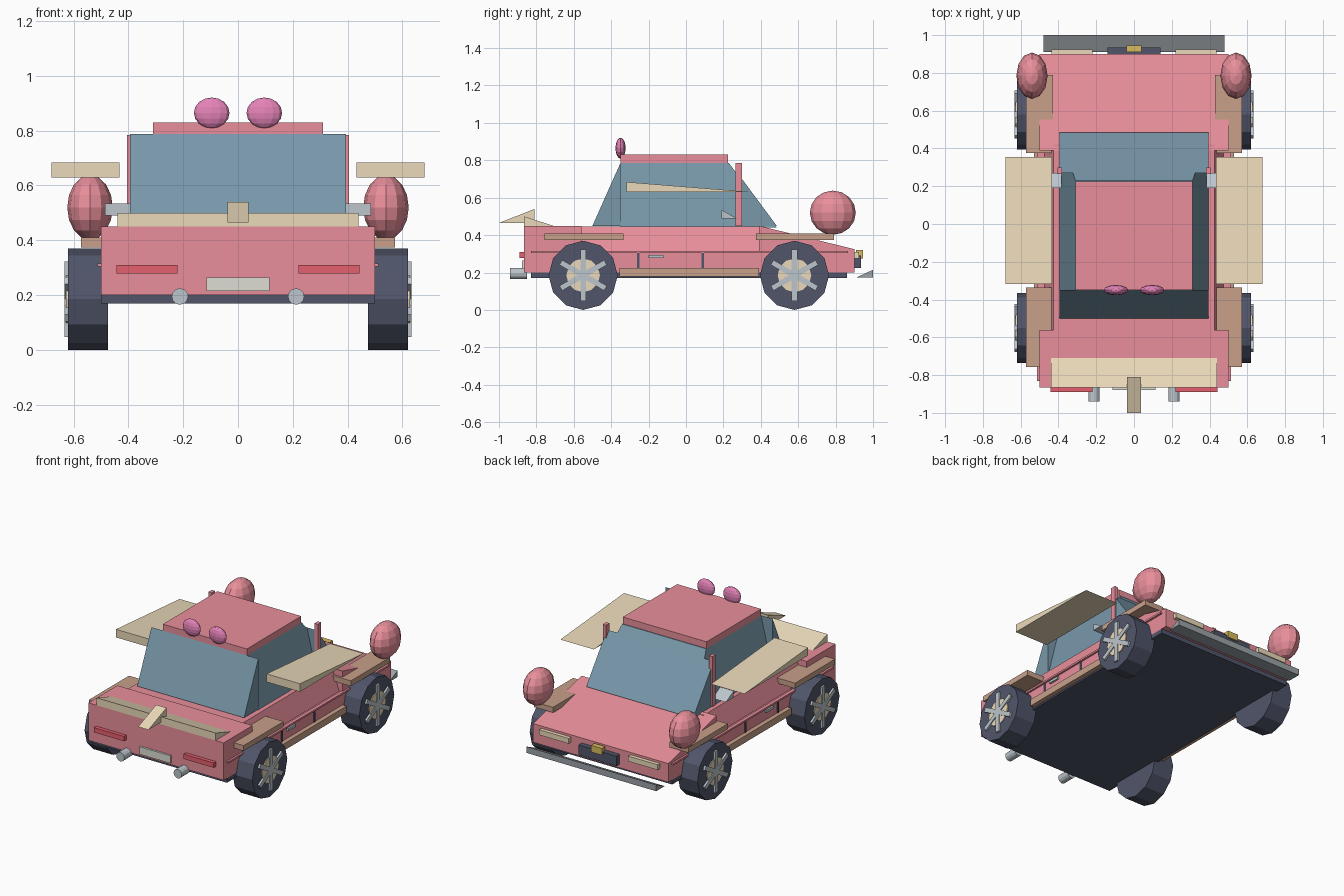
import bpy, bmesh, math
from mathutils import Matrix

if "Cube" in bpy.data.objects:
    bpy.data.objects.remove(bpy.data.objects["Cube"])

def mat(name, hexcode):
    m = bpy.data.materials.new(name)
    c = [int(hexcode[i:i + 2], 16) / 255 for i in (0, 2, 4)]
    m.diffuse_color = [v / 12.92 if v < 0.04 else ((v + 0.055) / 1.055) ** 2.4 for v in c] + [1]
    m.use_nodes = True
    m.node_tree.nodes["Principled BSDF"].inputs["Base Color"].default_value = m.diffuse_color
    return m

PINK, GLASS = mat("pink_paint", "E98F9B"), mat("blue_glass", "7898AA")
DARK, CREAM = mat("dark_rubber", "50556A"), mat("cream", "EBDABA")
TAN, RED = mat("tan", "C8A08A"), mat("red", "E5606E")
MAGENTA, YELLOW = mat("magenta", "E583B8"), mat("yellow", "D8BC60")
SILVER, PALE, STEEL = mat("silver", "BCC6CC"), mat("pale_grey", "DDDDD4"), mat("steel", "9CA3A8")

def finish(bm, name, m):
    bmesh.ops.recalc_face_normals(bm, faces=bm.faces)
    me = bpy.data.meshes.new(name)
    bm.to_mesh(me)
    bm.free()
    me.materials.append(m)
    ob = bpy.data.objects.new(name, me)
    bpy.context.collection.objects.link(ob)
    return ob

def prism(name, pts, x0, x1, m):
    """Side profile of (y, z) points extruded from x0 to x1."""
    bm = bmesh.new()
    a, b = [[bm.verts.new((x, y, z)) for y, z in pts] for x in (x0, x1)]
    bm.faces.new(a)
    bm.faces.new(b)
    for i in range(len(pts)):
        j = (i + 1) % len(pts)
        bm.faces.new((a[i], a[j], b[j], b[i]))
    return finish(bm, name, m)

def box(name, x0, x1, y0, y1, z0, z1, m):
    return prism(name, [(y0, z0), (y1, z0), (y1, z1), (y0, z1)], x0, x1, m)

def pair(fn, name, *a):
    """Build a part on the right (x0, x1 given) and its mirror on the left."""
    for side, s in (("right", 1), ("left", -1)):
        ob = fn(f"{name}_{side}", *a)
        ob.data.transform(Matrix.Scale(s, 4, (1, 0, 0)))
        if s < 0:
            ob.data.flip_normals()

def cyl(name, r, depth, seg, axis, loc, m):
    bm = bmesh.new()
    bmesh.ops.create_cone(bm, cap_ends=True, segments=seg, radius1=r, radius2=r, depth=depth)
    rot = Matrix.Rotation(math.pi / 2, 4, 'Y' if axis == 'X' else 'X')
    bm.transform(Matrix.Translation(loc) @ rot)
    return finish(bm, name, m)

def ball(name, loc, radii, m):
    bm = bmesh.new()
    bmesh.ops.create_uvsphere(bm, u_segments=12, v_segments=8, radius=1)
    bm.transform(Matrix.Translation(loc) @ Matrix.Diagonal((*radii, 1)))
    return finish(bm, name, m)

def tapered(name, y0, y1, y2, y3, z0, z1, w0, w1, m):
    """Block with base y0..y1 / half width w0 and top y2..y3 / half width w1."""
    bm = bmesh.new()
    for x, y, z in [(s * w, y, z) for w, z, ys in ((w0, z0, (y0, y1)), (w1, z1, (y2, y3)))
                    for s in (-1, 1) for y in ys]:
        bm.verts.new((x, y, z))
    bmesh.ops.convex_hull(bm, input=bm.verts)
    bmesh.ops.dissolve_limit(bm, angle_limit=0.01, verts=bm.verts, edges=bm.edges)
    return finish(bm, name, m)

# body shell
box("chassis_floor", -0.5, 0.5, -0.83, 0.86, 0.17, 0.2, DARK)
box("lower_body", -0.5, 0.5, -0.865, 0.9, 0.2, 0.31, PINK)
box("tail_block", -0.5, 0.5, -0.865, -0.56, 0.31, 0.45, PINK)
tapered("door_section", -0.56, 0.42, -0.56, 0.42, 0.31, 0.445, 0.475, 0.425, PINK)
prism("hood", [(0.39, 0.31), (0.9, 0.31), (0.9, 0.325), (0.39, 0.45)], -0.5, 0.5, PINK)

# cabin
tapered("cabin_glass", -0.35, 0.485, -0.35, 0.23, 0.44, 0.785, 0.395, 0.31, GLASS)
prism("windshield", [(-0.5, 0.45), (-0.35, 0.45), (-0.35, 0.787)], -0.395, 0.395, GLASS)
prism("back_glass", [(0.27, 0.45), (0.485, 0.45), (0.27, 0.74)], -0.395, 0.395, GLASS)
box("roof", -0.31, 0.31, -0.35, 0.225, 0.785, 0.83, PINK)
pair(box, "pillar", 0.38, 0.405, 0.265, 0.3, 0.45, 0.785, PINK)
for side, s in (("right", 1), ("left", -1)):
    ball(f"roof_lamp_{side}", (s * 0.096, -0.35, 0.865), (0.065, 0.027, 0.056), MAGENTA)
    ball(f"fender_ball_{side}", (s * 0.54, 0.785, 0.52), (0.083, 0.123, 0.118), PINK)

# wings, mirrors and spoilers
pair(prism, "side_wing", [(-0.317, 0.63), (0.355, 0.63), (-0.317, 0.684)], 0.433, 0.68, CREAM)
pair(prism, "mirror", [(0.19, 0.535), (0.19, 0.49), (0.27, 0.49)], 0.385, 0.485, SILVER)
prism("ducktail", [(-0.865, 0.45), (-0.71, 0.45), (-0.865, 0.5)], -0.44, 0.44, CREAM)
prism("tail_fin", [(-1.0, 0.465), (-0.81, 0.465), (-0.81, 0.54)], -0.038, 0.038, CREAM)
prism("splitter", [(0.91, 0.173), (1.0, 0.173), (1.0, 0.215)], -0.48, 0.48, STEEL)

# side details
pair(box, "skirt", 0.49, 0.53, -0.355, 0.39, 0.18, 0.225, TAN)
pair(box, "side_trim", 0.49, 0.513, -0.83, 0.865, 0.304, 0.316, PINK)
pair(box, "door_handle", 0.49, 0.512, -0.2, -0.12, 0.277, 0.294, SILVER)
for n, y in (("front", -0.255), ("rear", 0.09)):
    pair(box, f"door_gap_{n}", 0.49, 0.505, y - 0.007, y + 0.007, 0.225, 0.304, DARK)

# tail lights, plate, exhausts
pair(box, "tail_light", 0.22, 0.443, -0.89, -0.86, 0.278, 0.31, RED)
box("plate", -0.115, 0.115, -0.878, -0.86, 0.215, 0.265, PALE)
pair(cyl, "exhaust", 0.03, 0.09, 12, 'Y', (0.212, -0.895, 0.195), SILVER)

# headlights, grille, badge
pair(box, "headlight", 0.22, 0.438, 0.89, 0.925, 0.275, 0.31, CREAM)
box("grille", -0.14, 0.14, 0.89, 0.935, 0.225, 0.292, DARK)
box("grille_plaque", -0.04, 0.04, 0.91, 0.945, 0.275, 0.32, YELLOW)

# wheels with hubs, spokes and fenders
def spoke(name, y, angle):
    ob = box(name, 0.61, 0.633, -0.015, 0.015, -0.138, 0.138, SILVER)
    ob.data.transform(Matrix.Translation((0, y, 0.185)) @ Matrix.Rotation(angle, 4, 'X'))
    return ob

for n, y, f0, f1 in (("front", -0.55, -0.757, -0.335), ("rear", 0.58, 0.375, 0.79)):
    pair(cyl, f"{n}_tyre", 0.185, 0.146, 12, 'X', (0.547, y, 0.185), DARK)
    pair(cyl, f"{n}_hub", 0.09, 0.03, 12, 'X', (0.612, y, 0.185), CREAM)
    for k in range(3):
        pair(spoke, f"{n}_spoke_{k}", y, k * math.pi / 3)
    pair(box, f"{n}_fender", 0.43, 0.572, f0, f1, 0.374, 0.41, TAN)
